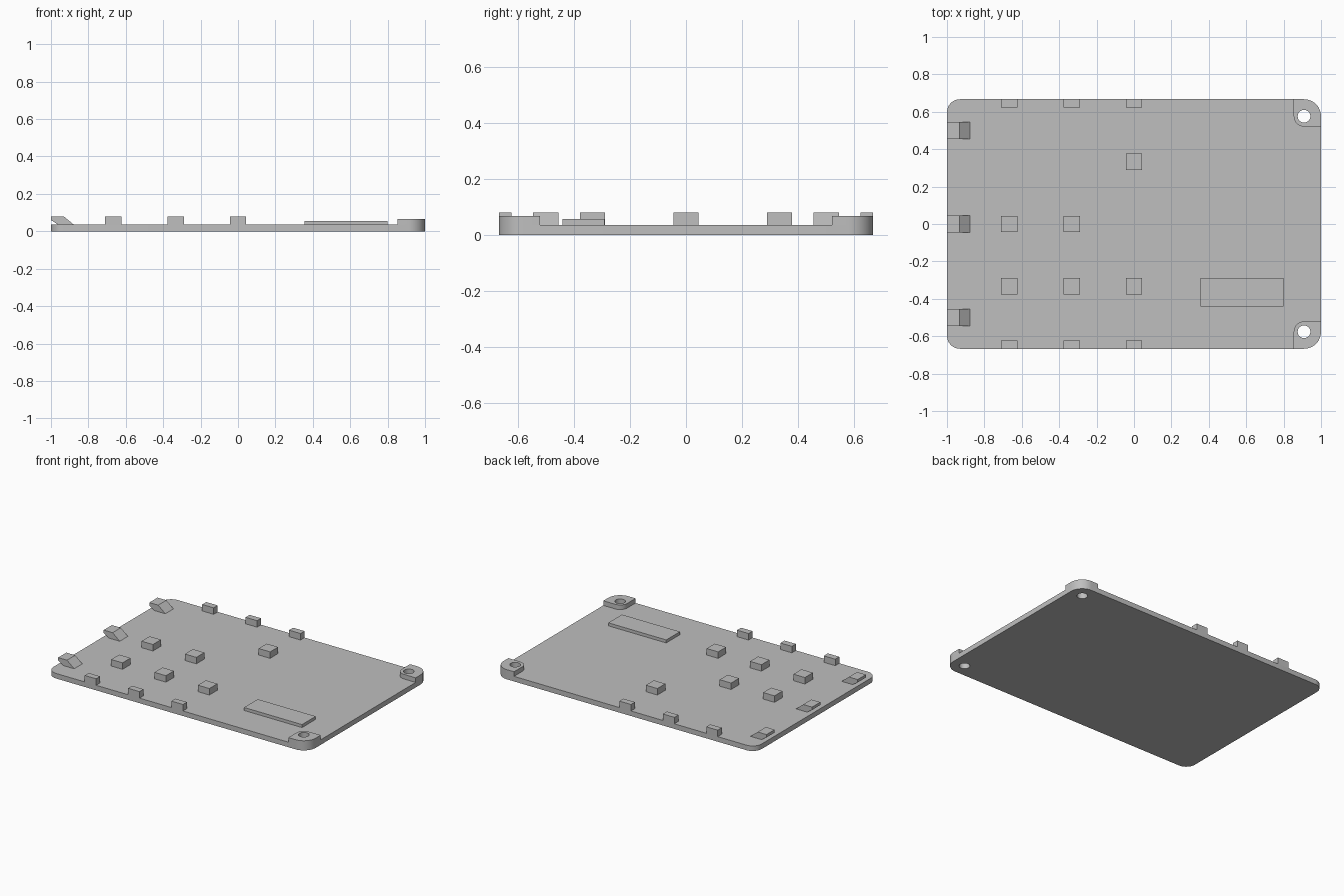
import bpy, bmesh, math

if "Cube" in bpy.data.objects:
    bpy.data.objects.remove(bpy.data.objects["Cube"])

LENGTH_HALF, WIDTH_HALF = 1.0, 0.667
PLATE_TOP, POST_TOP, BOSS_TOP = 0.035, 0.08, 0.067
HOLE_X, HOLE_Y, HOLE_R = 0.909, 0.576, 0.034

grey = bpy.data.materials.new("plain grey")
grey.use_nodes = True
colour = (0.52, 0.52, 0.52, 1)
grey.diffuse_color = colour
grey.node_tree.nodes["Principled BSDF"].inputs["Base Color"].default_value = colour


def prism(name, outline, direction):
    """Extrude a flat outline into a closed solid."""
    bm = bmesh.new()
    face = bm.faces.new([bm.verts.new(p) for p in outline])
    top = bmesh.ops.extrude_face_region(bm, geom=[face])["geom"]
    verts = [v for v in top if isinstance(v, bmesh.types.BMVert)]
    bmesh.ops.translate(bm, verts=verts, vec=direction)
    bmesh.ops.recalc_face_normals(bm, faces=bm.faces)
    mesh = bpy.data.meshes.new(name)
    bm.to_mesh(mesh)
    bm.free()
    mesh.materials.append(grey)
    obj = bpy.data.objects.new(name, mesh)
    bpy.context.collection.objects.link(obj)
    return obj


def rounded(x0, x1, y0, y1, z, radii, steps=12):
    """Rectangle outline, radii from the +x+y corner anticlockwise."""
    points = []
    corners = [(x1, y1, -1, -1), (x0, y1, 1, -1), (x0, y0, 1, 1), (x1, y0, -1, 1)]
    for i, ((x, y, sx, sy), r) in enumerate(zip(corners, radii)):
        for s in range(steps + 1 if r else 1):
            a = (i + s / steps) * math.pi / 2
            points.append((x + r * (sx + math.cos(a)), y + r * (sy + math.sin(a)), z) if r else (x, y, z))
    return points


def box(name, x0, x1, y0, y1, z0, z1):
    return prism(name, rounded(x0, x1, y0, y1, z0, (0, 0, 0, 0)), (0, 0, z1 - z0))


def smooth(obj):
    bpy.ops.object.select_all(action="DESELECT")
    obj.select_set(True)
    bpy.context.view_layer.objects.active = obj
    bpy.ops.object.shade_smooth_by_angle(angle=math.radians(30))


def drill(obj, cutters):
    bpy.context.view_layer.objects.active = obj
    for cutter in cutters:
        mod = obj.modifiers.new("hole", "BOOLEAN")
        mod.operation, mod.solver, mod.object = "DIFFERENCE", "EXACT", cutter
        bpy.ops.object.modifier_apply(modifier=mod.name)
    smooth(obj)


# Screw hole cutters at the left end
cutters = []
for side in (1, -1):
    circle = [(HOLE_X + HOLE_R * math.cos(a), side * HOLE_Y + HOLE_R * math.sin(a), -0.1)
              for a in (i * math.tau / 32 for i in range(32))]
    cutter = prism("hole_cutter", circle, (0, 0, 0.3))
    cutter.hide_render = True
    cutters.append(cutter)

# Base plate, with larger corner rounds at the screw end
OUTER_R = LENGTH_HALF - HOLE_X
plate = prism("base_plate", rounded(-LENGTH_HALF, LENGTH_HALF, -WIDTH_HALF, WIDTH_HALF, 0,
                                    (OUTER_R, 0.07, 0.07, OUTER_R)), (0, 0, PLATE_TOP))
drill(plate, cutters)

# Raised screw bosses, rounded concentrically with the holes
INNER_R = 0.055
for side, name, cutter in ((1, "back", cutters[0]), (-1, "front", cutters[1])):
    y0, y1 = sorted((side * (HOLE_Y - INNER_R), side * WIDTH_HALF))
    radii = (OUTER_R, 0, INNER_R, 0) if side > 0 else (0, INNER_R, 0, OUTER_R)
    boss = prism(name + "_screw_boss",
                 rounded(HOLE_X - INNER_R, LENGTH_HALF, y0, y1, PLATE_TOP, radii),
                 (0, 0, BOSS_TOP - PLATE_TOP))
    drill(boss, [cutter])

for cutter in cutters:
    bpy.data.objects.remove(cutter)

# Support posts on a regular pitch, those on the long edges cut in half
PITCH, HALF = 1 / 3, 0.044
for column, rows in ((-2, (-2, -1, 0, 2)), (-1, (-2, -1, 0, 2)), (0, (-2, -1, 1, 2))):
    for row in rows:
        x, y = column * PITCH, row * PITCH
        box("support_post", x - HALF, x + HALF, max(y - HALF, -WIDTH_HALF),
            min(y + HALF, WIDTH_HALF), PLATE_TOP, POST_TOP)

# Slanted clip hooks along the right end
for y in (-0.5, 0, 0.5):
    profile = [(-1, 0.06), (-1, POST_TOP), (-0.932, POST_TOP),
               (-0.877, PLATE_TOP), (-0.962, PLATE_TOP)]
    prism("clip_hook", [(x, y - 0.045, z) for x, z in profile], (0, 0.09, 0))

# Low raised pad
box("raised_pad", 0.355, 0.8, -0.44, -0.29, PLATE_TOP, 0.056)
